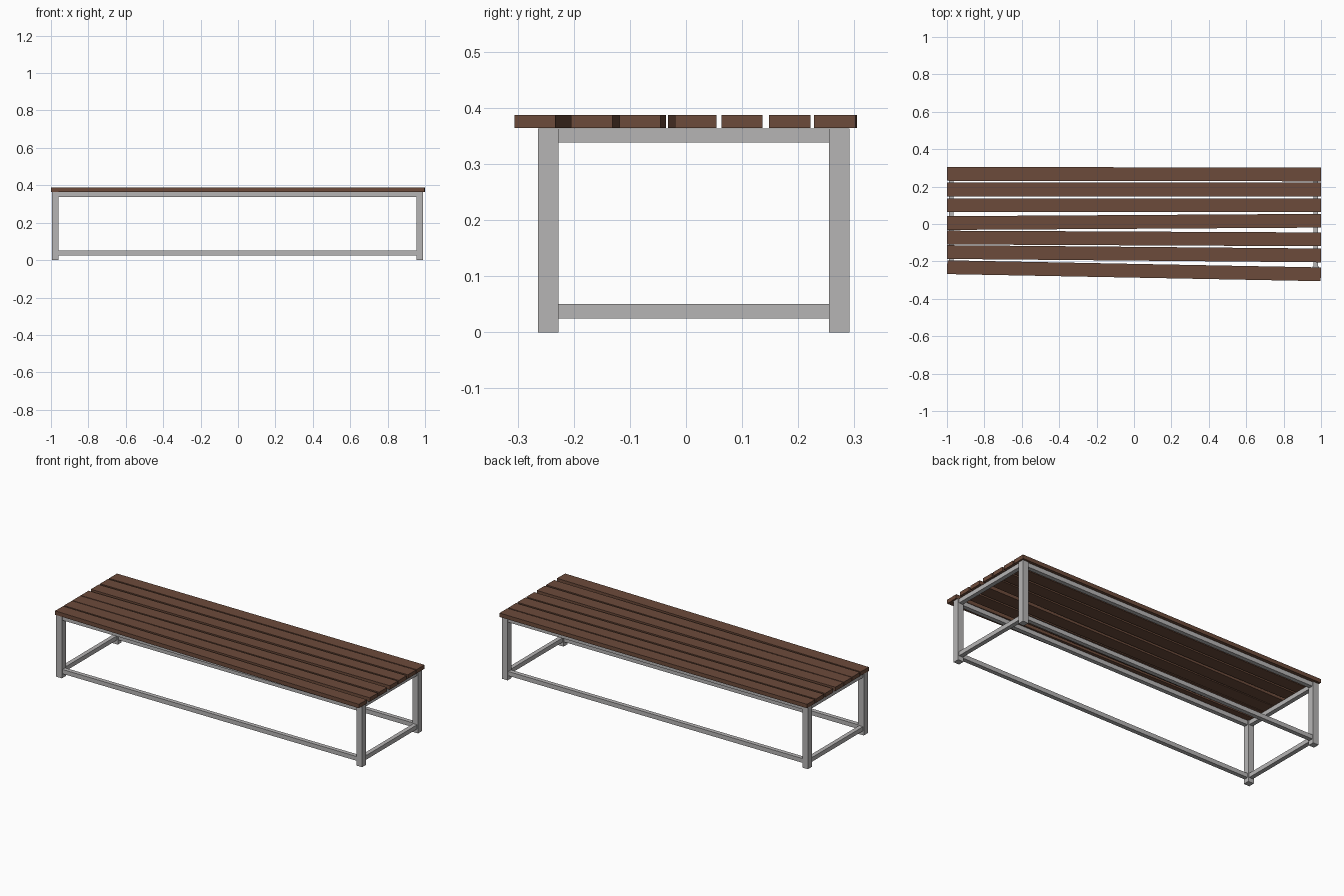
import bpy, math

if "Cube" in bpy.data.objects:
    bpy.data.objects.remove(bpy.data.objects["Cube"])


def material(name, rgb):
    m = bpy.data.materials.new(name)
    m.diffuse_color = (*rgb, 1)
    m.use_nodes = True
    m.node_tree.nodes["Principled BSDF"].inputs["Base Color"].default_value = m.diffuse_color
    return m


STEEL = material("grey steel", (0.47, 0.46, 0.46))
WOOD = material("brown wood", (0.15, 0.07, 0.043))


def box(name, centre, size, mat, angle=0):
    bpy.ops.mesh.primitive_cube_add(size=1, location=centre, rotation=(0, 0, angle))
    ob = bpy.context.object
    ob.name = name
    ob.scale = size
    ob.data.materials.append(mat)


# Frame dimensions
LEG, RAIL, TOP = 0.0365, 0.025, 0.3635
X = (-0.977, 0.972)
Y = (-0.2455, 0.273)
cx, cy = sum(X) / 2, sum(Y) / 2
span_x = X[1] - X[0] - LEG
span_y = Y[1] - Y[0] - LEG

# Four legs
for x in X:
    for y in Y:
        box("leg", (x, y, TOP / 2), (LEG, LEG, TOP), STEEL)

# Upper and lower rails between the legs
for label, z in (("lower", 0.0375), ("upper", TOP - RAIL / 2)):
    for y in Y:
        box(label + "_long_rail", (cx, y, z), (span_x, RAIL, RAIL), STEEL)
    for x in X:
        box(label + "_end_rail", (x, cy, z), (RAIL, span_y, RAIL), STEEL)

# Seat slats, slightly askew: centre y at the left and right ends
SLATS = [(-0.231, -0.269), (-0.150, -0.168), (-0.0725, -0.082), (0.005, 0.0175),
         (0.1, 0.1), (0.185, 0.185), (0.268, 0.265)]
for left, right in SLATS:
    box("seat_slat", (0, (left + right) / 2, 0.3755), (1.998, 0.0735, 0.023),
        WOOD, math.atan2(right - left, 2))
